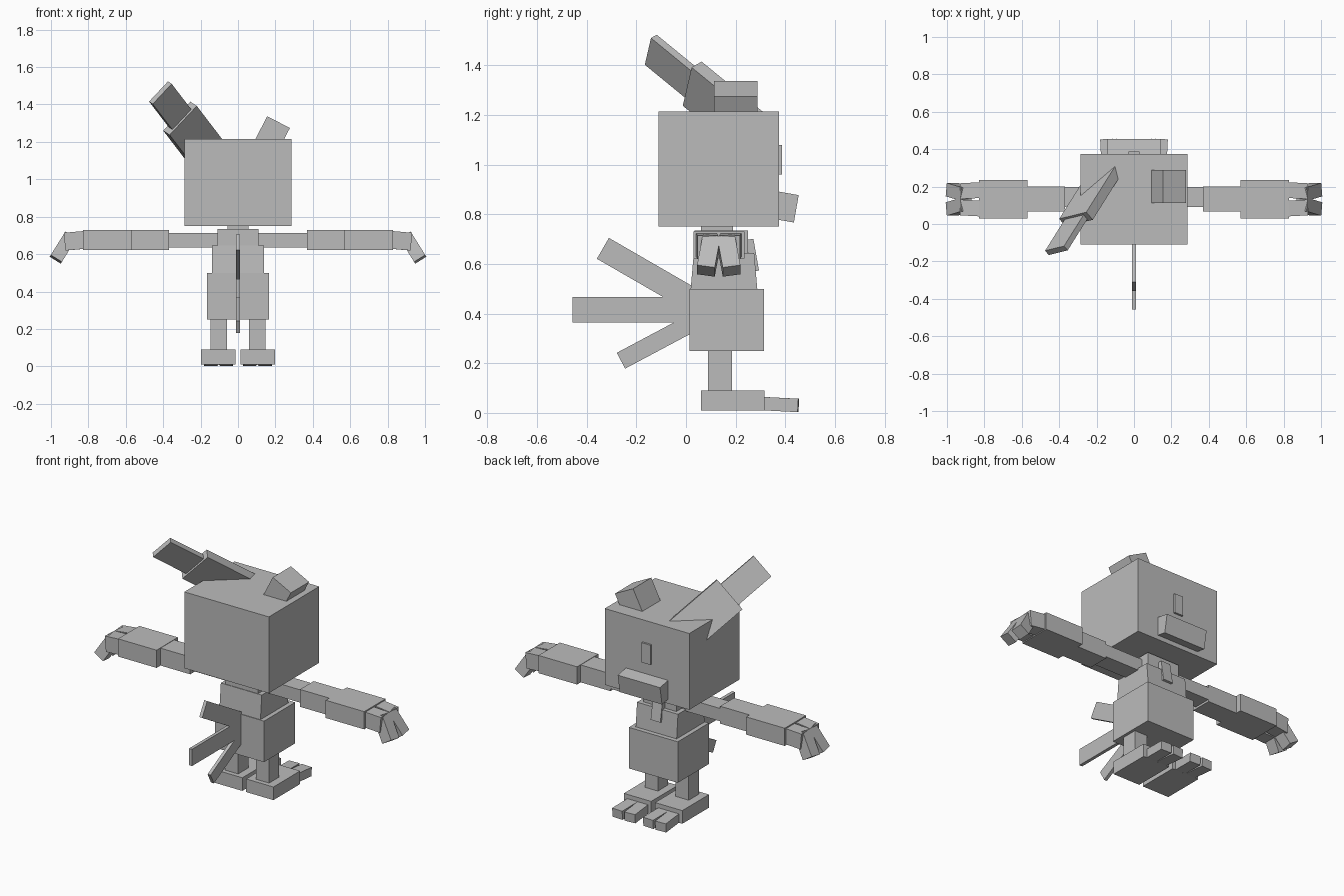
import bpy
import bmesh
from math import radians
from mathutils import Matrix, Vector, Euler

if "Cube" in bpy.data.objects:
    bpy.data.objects.remove(bpy.data.objects["Cube"], do_unlink=True)

grey = bpy.data.materials.new("plain_grey")
grey.use_nodes = True
colour = (0.5, 0.5, 0.5, 1)
grey.diffuse_color = colour
grey.node_tree.nodes["Principled BSDF"].inputs["Base Color"].default_value = colour


def block(name, centre, size, turn=(0, 0, 0), axes=None, taper=0):
    """Box with a centre, size and turn in degrees; taper narrows its top in y."""
    bm = bmesh.new()
    bmesh.ops.create_cube(bm, size=1)
    for v in bm.verts:
        v.co = Vector(a * b for a, b in zip(v.co, size))
        if v.co.z > 0:
            v.co.y *= 1 - taper
    rot = axes or Euler([radians(a) for a in turn]).to_matrix()
    bm.transform(Matrix.Translation(centre) @ rot.to_4x4())
    mesh = bpy.data.meshes.new(name)
    bm.to_mesh(mesh)
    bm.free()
    mesh.materials.append(grey)
    obj = bpy.data.objects.new(name, mesh)
    bpy.context.collection.objects.link(obj)
    return obj


def span(name, low, high, **more):
    """Box between two opposite corners."""
    low, high = Vector(low), Vector(high)
    return block(name, (low + high) / 2, high - low, **more)


# Head and face
span("head", (-.285, -.11, .75), (.285, .375, 1.215))
span("face_plate", (-.03, .37, .96), (.03, .387, 1.08))
block("snout", (0, .4, .83), (.285, .09, .112), (-10, 0, 0))

# Short ear
block("short_ear", (.178, .2, 1.23), (.137, .175, .17), (0, 27, 0))

# Long flat ear, leaning back and out in two stages
across = Vector((.675, .166, .72)).normalized()
out = Vector((-.63, .69, .36))
out = (out - across * out.dot(across)).normalized()
along = across.cross(out)
ear_axes = Matrix((across, out, along)).transposed()
ear_tip = Vector((-.415, -.142, 1.463))
block("ear_tip", ear_tip - along * .14, (.15, .033, .28), axes=ear_axes)
block("ear_base", ear_tip - along * .43, (.215, .058, .38), axes=ear_axes)

# Body
span("neck", (-.055, .06, .7), (.055, .19, .77))
span("shoulders", (-.11, .035, .63), (.11, .25, .735))
span("chest", (-.138, .018, .49), (.138, .288, .645), taper=.1)
span("hips", (-.165, .015, .25), (.165, .315, .5))
block("bib", (0, .268, .635), (.065, .03, .13), (10, 0, 0))

# Fan of three tail feathers
span("tail_middle", (-.01, -.457, .365), (.01, .05, .467))
block("tail_upper", (0, -.153, .558), (.02, .42, .097), (-30, 0, 0))
block("tail_lower", (0, -.112, .29), (.02, .34, .072), (28, 0, 0))

# Limbs on both sides
for side, s in (("left", 1), ("right", -1)):
    def limb(part, low, high):
        return block(f"{side}_{part}",
                     (s * (low[0] + high[0]) / 2, (low[1] + high[1]) / 2, (low[2] + high[2]) / 2),
                     [b - a for a, b in zip(low, high)])

    limb("upper_arm", (.1, .09, .635), (.38, .198, .713))
    limb("forearm", (.37, .068, .622), (.575, .2, .728))
    limb("cuff", (.57, .03, .622), (.83, .235, .73))
    limb("leg", (.06, .088, .08), (.148, .185, .26))
    limb("foot", (.013, .06, .01), (.197, .317, .09))
    for n, k in (("front", 1), ("back", -1)):
        block(f"{side}_{n}_knuckle", (s * .865, .132 + k * .047, .672),
              (.12, .084, .095), (0, s * 5, s * k * -3))
        # Fingers bend down and lean towards each other
        block(f"{side}_{n}_finger", (s * .935, .132 + k * .04, .635),
              (.07, .072, .15), (k * 9, s * -32, 0))
        block(f"{side}_{n}_toe", (s * (.104 + k * .038), .375, .034),
              (.07, .156, .054), (-3, 0, s * k * -3))
